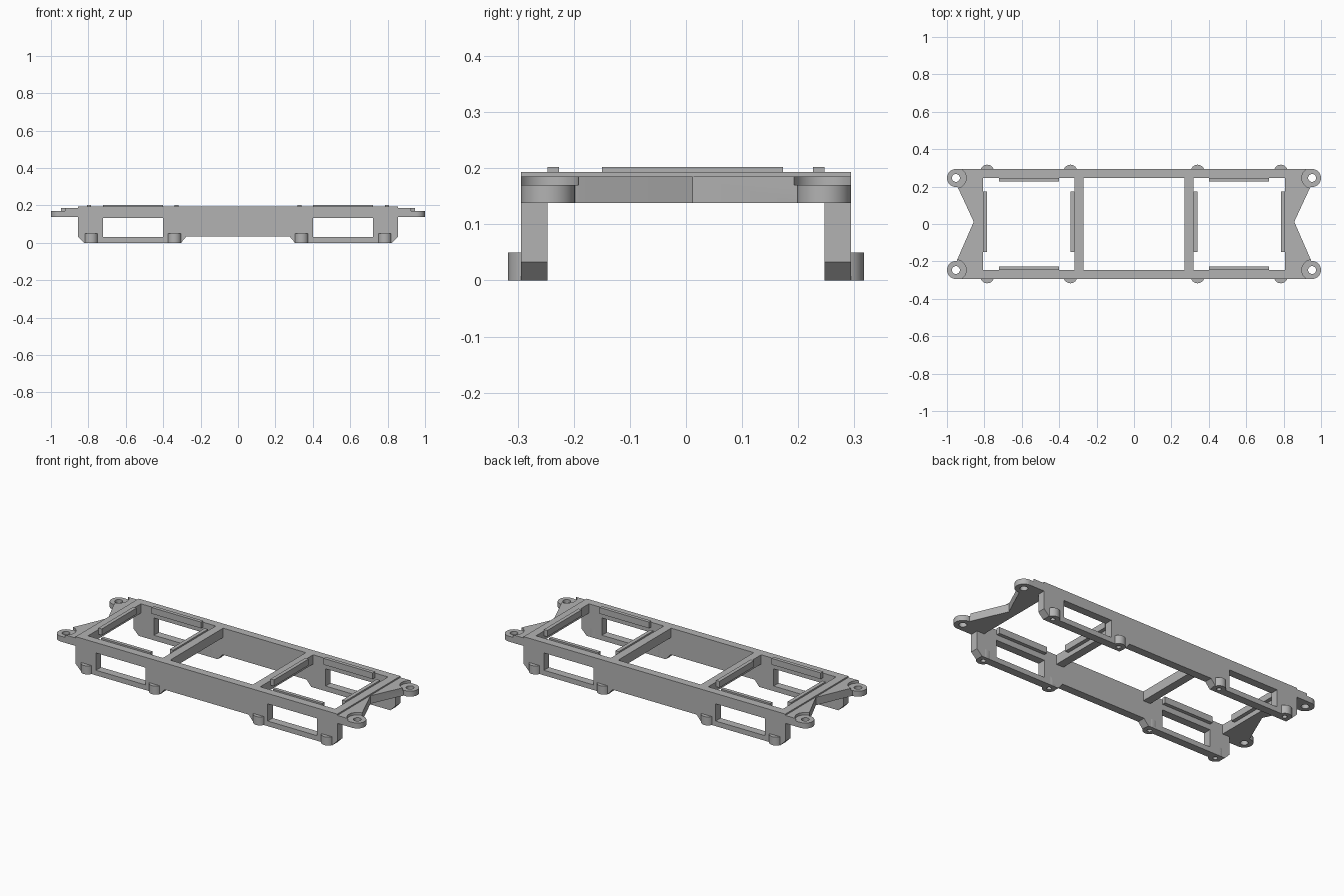
import bpy, bmesh, math
from mathutils import Vector

if "Cube" in bpy.data.objects:
    bpy.data.objects.remove(bpy.data.objects["Cube"])

grey = bpy.data.materials.new("plain_grey")
grey.diffuse_color = (0.45, 0.45, 0.45, 1)
grey.use_nodes = True
grey.node_tree.nodes["Principled BSDF"].inputs["Base Color"].default_value = grey.diffuse_color


def prism(name, pts, lo, hi, axis="z"):
    """Extrude a 2D outline along z (outline in x,y) or along y (outline in x,z)."""
    def co(p, h):
        return (p[0], p[1], h) if axis == "z" else (p[0], h, p[1])
    bm = bmesh.new()
    face = bm.faces.new([bm.verts.new(co(p, lo)) for p in pts])
    ext = bmesh.ops.extrude_face_region(bm, geom=[face])
    move = Vector(co((0, 0), hi - lo))
    bmesh.ops.translate(bm, vec=move, verts=[v for v in ext["geom"] if isinstance(v, bmesh.types.BMVert)])
    bmesh.ops.recalc_face_normals(bm, faces=bm.faces)
    me = bpy.data.meshes.new(name)
    bm.to_mesh(me)
    bm.free()
    me.materials.append(grey)
    ob = bpy.data.objects.new(name, me)
    bpy.context.collection.objects.link(ob)
    return ob


def box(name, x0, x1, y0, y1, z0, z1):
    return prism(name, [(x0, y0), (x1, y0), (x1, y1), (x0, y1)], z0, z1)


def disc(name, x, y, r, z0, z1, n=40):
    ring = [(x + r * math.cos(2 * math.pi * i / n), y + r * math.sin(2 * math.pi * i / n)) for i in range(n)]
    return prism(name, ring, z0, z1)


def cut(ob, cutters):
    """Subtract cutters, apply the result and remove the cutters."""
    for c in cutters:
        c.hide_render = True
        m = ob.modifiers.new("cut", "BOOLEAN")
        m.operation, m.solver, m.object = "DIFFERENCE", "EXACT", c
    bpy.context.view_layer.update()
    dg = bpy.context.evaluated_depsgraph_get()
    me = bpy.data.meshes.new_from_object(ob.evaluated_get(dg))
    ob.modifiers.clear()
    ob.data = me
    for c in cutters:
        bpy.data.objects.remove(c)


def smooth(ob):
    bpy.ops.object.select_all(action="DESELECT")
    ob.select_set(True)
    bpy.context.view_layer.objects.active = ob
    bpy.ops.object.shade_smooth_by_angle(angle=math.radians(30))


OUT, INN, TOP, LOW = 0.294, 0.247, 0.193, 0.138
BOSS_X = (-0.785, -0.34, 0.34, 0.785)
EAR_X, EAR_Y, EAR_R = 0.952, 0.246, 0.048

# Side walls: skirt with chamfered feet, raised middle and two windows
half = [(0.275, 0.035), (0.305, 0), (0.822, 0), (0.855, 0.033), (0.855, TOP)]
outline = half + [(-x, z) for x, z in reversed(half)]
for sy, side in ((-1, "front"), (1, "back")):
    y0, y1 = sorted((sy * INN, sy * OUT))
    wall = prism(side + "_wall", outline, y0, y1, "y")
    cutters = [box("window_cutter", min(s * 0.4, s * 0.722), max(s * 0.4, s * 0.722),
                   y0 - 0.05, y1 + 0.05, 0.03, 0.132) for s in (-1, 1)]
    cutters += [disc("hole_cutter", x, sy * 0.28, 0.013, -0.02, 0.04, 20) for x in BOSS_X]
    cut(wall, cutters)
    # Screw bosses along the foot of the wall
    for x in BOSS_X:
        boss = disc(side + "_boss", x, sy * 0.28, 0.037, 0, 0.05)
        cut(boss, [disc("hole_cutter", x, sy * 0.28, 0.013, -0.02, 0.04, 20),
                   box("inner_cutter", x - 0.1, x + 0.1, min(0, sy * INN), max(0, sy * INN), -0.1, 0.1)])
        smooth(boss)
    # Raised lips on the inner edge of the rails
    for s in (-1, 1):
        a, b = sorted((s * 0.4, s * 0.722))
        c, d = sorted((sy * 0.226, sy * INN))
        box(side + "_lip", a, b, c, d, 0.165, 0.202)

for s, end in ((-1, "left"), (1, "right")):
    def bar(name, a, b, y0, y1, z0, z1):
        a, b = sorted((s * a, s * b))
        return box(end + name, a, b, y0, y1, z0, z1)
    # Cross bars and their lips
    bar("_cross_bar", 0.27, 0.318, -INN, INN, LOW, TOP)
    bar("_end_bar", 0.807, 0.855, -INN, INN, LOW, TOP)
    bar("_inner_lip", 0.318, 0.34, -0.15, 0.173, 0.165, 0.202)
    bar("_outer_lip", 0.785, 0.807, -0.15, 0.173, 0.165, 0.202)
    # Notched end plate, recessed around the mounting ears
    pts = [(0.85, -OUT), (EAR_X, -OUT), (EAR_X, -0.21), (0.944, -0.188), (0.857, 0.012),
           (0.944, 0.2), (EAR_X, 0.21), (EAR_X, OUT), (0.85, OUT)]
    plate = prism(end + "_end_plate", [(s * x, y) for x, y in pts], LOW, 0.185)
    cutters = []
    for sy in (-1, 1):
        cutters += [disc("recess_cutter", s * EAR_X, sy * EAR_Y, 0.055, 0.17, 0.25),
                    disc("hole_cutter", s * EAR_X, sy * EAR_Y, 0.021, 0, 0.3)]
    cut(plate, cutters)
    smooth(plate)
    # Round mounting ears with through holes
    for sy in (-1, 1):
        ear = disc(end + "_ear", s * EAR_X, sy * EAR_Y, EAR_R, LOW, 0.17)
        cut(ear, [disc("hole_cutter", s * EAR_X, sy * EAR_Y, 0.021, 0, 0.3)])
        smooth(ear)
